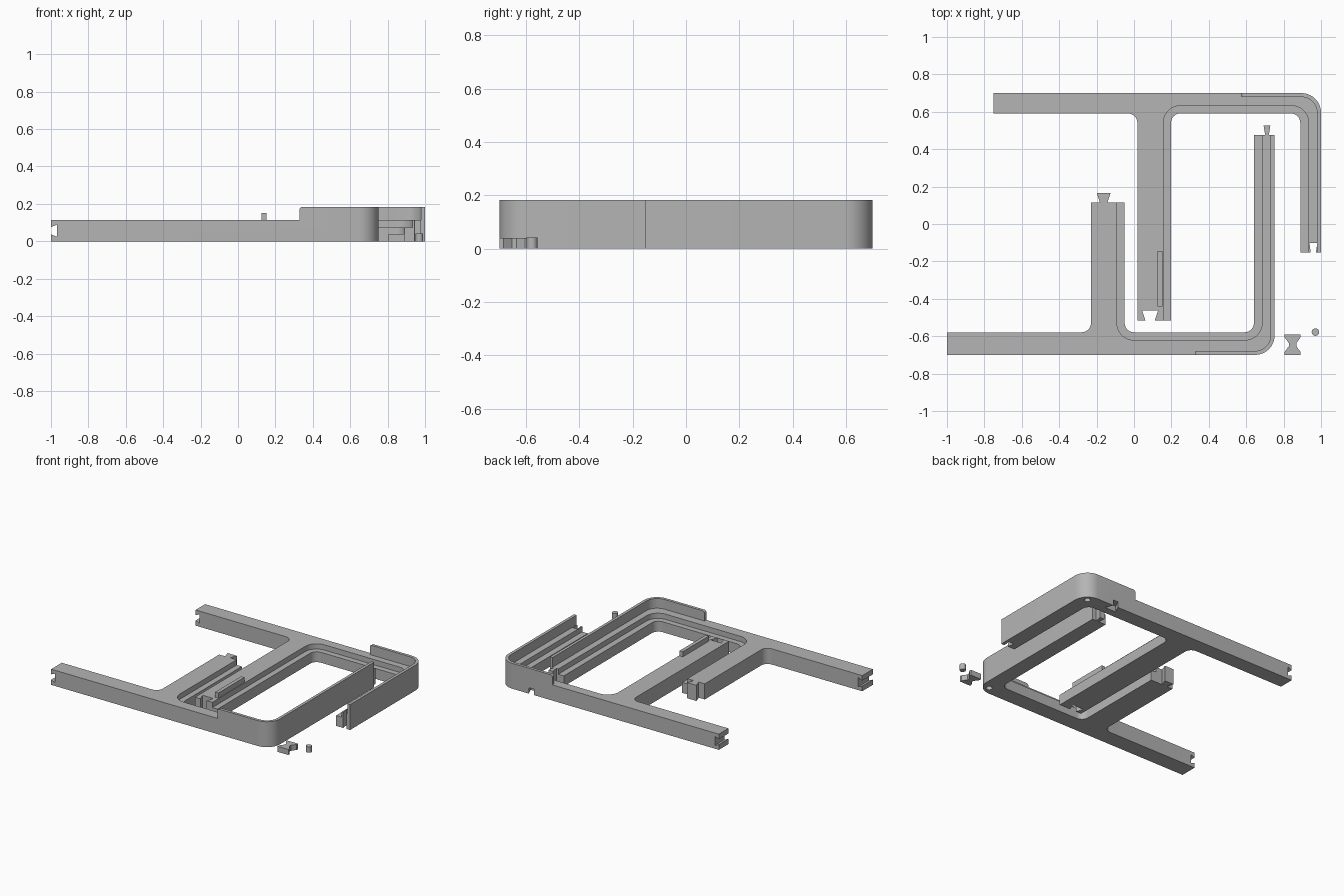
import bpy, bmesh, math
from mathutils import Vector

if "Cube" in bpy.data.objects:
    bpy.data.objects.remove(bpy.data.objects["Cube"], do_unlink=True)

grey = bpy.data.materials.new("plain grey")
grey.use_nodes = True
COLOUR = (0.46, 0.46, 0.46, 1)
grey.diffuse_color = COLOUR
grey.node_tree.nodes["Principled BSDF"].inputs["Base Color"].default_value = COLOUR

TOP, BODY, LEDGE = 0.183, 0.113, 0.075      # wall, frame and ledge heights
FAR = 3


def rounded(points, steps=10):
    """Replace each corner that has a radius by an arc."""
    out = []
    for i, p in enumerate(points):
        c = Vector(p[:2])
        if len(p) < 3:
            out.append(c)
            continue
        a = (Vector(points[i - 1][:2]) - c).normalized()
        b = (Vector(points[(i + 1) % len(points)][:2]) - c).normalized()
        centre = c + (a + b) * p[2]          # right-angled corners only
        for k in range(steps + 1):
            t = math.pi / 2 * k / steps
            out.append(centre - b * p[2] * math.cos(t) - a * p[2] * math.sin(t))
    return out


def prism(name, points, low, high, place):
    """Extrude a profile; place maps (u, v, depth) to a position."""
    bm = bmesh.new()
    loop = rounded(points)
    rings = [[bm.verts.new(place(p.x, p.y, d)) for p in loop] for d in (low, high)]
    for ring in rings:
        bm.faces.new(ring)
    for i in range(len(loop)):
        bm.faces.new((rings[0][i - 1], rings[0][i], rings[1][i], rings[1][i - 1]))
    bmesh.ops.recalc_face_normals(bm, faces=bm.faces)
    mesh = bpy.data.meshes.new(name)
    bm.to_mesh(mesh)
    bm.free()
    mesh.materials.append(grey)
    obj = bpy.data.objects.new(name, mesh)
    bpy.context.collection.objects.link(obj)
    return obj


def activate(obj):
    bpy.ops.object.select_all(action='DESELECT')
    obj.select_set(True)
    bpy.context.view_layer.objects.active = obj


def cut(obj, cutter):
    activate(obj)
    mod = obj.modifiers.new("cut", 'BOOLEAN')
    mod.operation, mod.solver, mod.object = 'DIFFERENCE', 'EXACT', cutter
    bpy.ops.object.modifier_apply(modifier=mod.name)
    bpy.data.objects.remove(cutter, do_unlink=True)


def smooth(obj):
    activate(obj)
    bpy.ops.object.shade_smooth_by_angle(angle=math.radians(30))


def circle(x, y, r, n=24):
    return [(x + r * math.cos(math.tau * k / n), y + r * math.sin(math.tau * k / n))
            for k in range(n)]


def joint(centre, end, neck, head, depth):
    """Dovetail tongue (depth > 0) or socket (depth < 0)."""
    return [(centre + neck, end), (centre + head, end + depth),
            (centre - head, end + depth), (centre - neck, end)]


def frame(name, shift, side, width, stem_end, leg_end, stem_joint, leg_joint, pocket):
    def flat(u, v, d):
        return (u + shift, side * (0.70 - v), d)

    def upright(u, v, d):
        return (u + shift, d, v)

    # plan of the arm, leg and stem
    outline = [(-1, 0), (0.752, 0, 0.105), (0.752, leg_end),
               *joint(0.711, leg_end, *leg_joint),
               (0.641, leg_end), (0.641, width, 0.05),
               (-0.05, width, 0.05), (-0.05, stem_end),
               *joint(-0.162, stem_end, *stem_joint),
               (-0.23, stem_end), (-0.23, width, 0.05), (-1, width)]
    body = prism(name, outline, 0, TOP, flat)

    # space inside the raised wall
    start = 0.328
    cut(body, prism("cutter", [(start - 0.1, 0.021), (0.731, 0.021, 0.084),
                               (0.731, FAR), (start - 0.1, FAR)], BODY, 1, flat))
    # low part of the arm, with a rounded wall end
    cut(body, prism("cutter", [(-FAR, BODY), (start, BODY), (start, TOP + 0.0001, 0.015),
                               (start + 0.1, TOP + 0.0001), (start + 0.1, 1), (-FAR, 1)],
                    -FAR, FAR, upright))
    # ledge around the opening
    step = width - 0.041
    cut(body, prism("cutter", [(-0.091, step, 0.09), (0.685, step, 0.09),
                               (0.685, FAR), (-0.091, FAR)], LEDGE, 1, flat))
    # dovetail slot across the arm end
    cut(body, prism("cutter", [(-1.01, 0.037), (-1, 0.037), (-0.968, 0.024),
                               (-0.968, 0.089), (-1, 0.076), (-1.01, 0.076)],
                    -FAR, FAR, upright))
    # pin hole under the corner
    cut(body, prism("cutter", circle(0.69, 0.055, 0.021), -0.1, 0.025, flat))
    # key pocket in the outer face
    if pocket:
        cut(body, prism("cutter", [(0.475, -0.01), (0.475, 0), (0.45, 0.055),
                                   (0.54, 0.055), (0.515, 0), (0.515, -0.01)],
                        -0.1, 0.042, flat))
    smooth(body)


frame("front_frame", 0, -1, 0.121, 0.815, 1.176,
      (0.02, 0.037, 0.05), (0.01, 0.018, 0.05), False)
frame("back_frame", 0.248, 1, 0.109, 1.216, 0.852,
      (0.025, 0.043, -0.053), (0.014, 0.021, -0.05), True)


def plain(x, y, z):
    return (x, y, z)


# raised strip on the back stem
prism("stem_strip", [(0.126, -0.441), (0.152, -0.441), (0.152, -0.144), (0.126, -0.144)],
      BODY - 0.005, 0.15, plain)

# loose butterfly key
half = [(0.043, -0.055), (0.043, -0.04), (0.02, -0.008), (0.02, 0.008),
        (0.043, 0.04), (0.043, 0.055)]
key = half + [(-x, y) for x, y in reversed(half)]
prism("butterfly_key", [(x + 0.848, y - 0.645) for x, y in key], 0, 0.04, plain)

# loose round pin
smooth(prism("round_pin", circle(0.97, -0.578, 0.02), 0, 0.042, plain))
